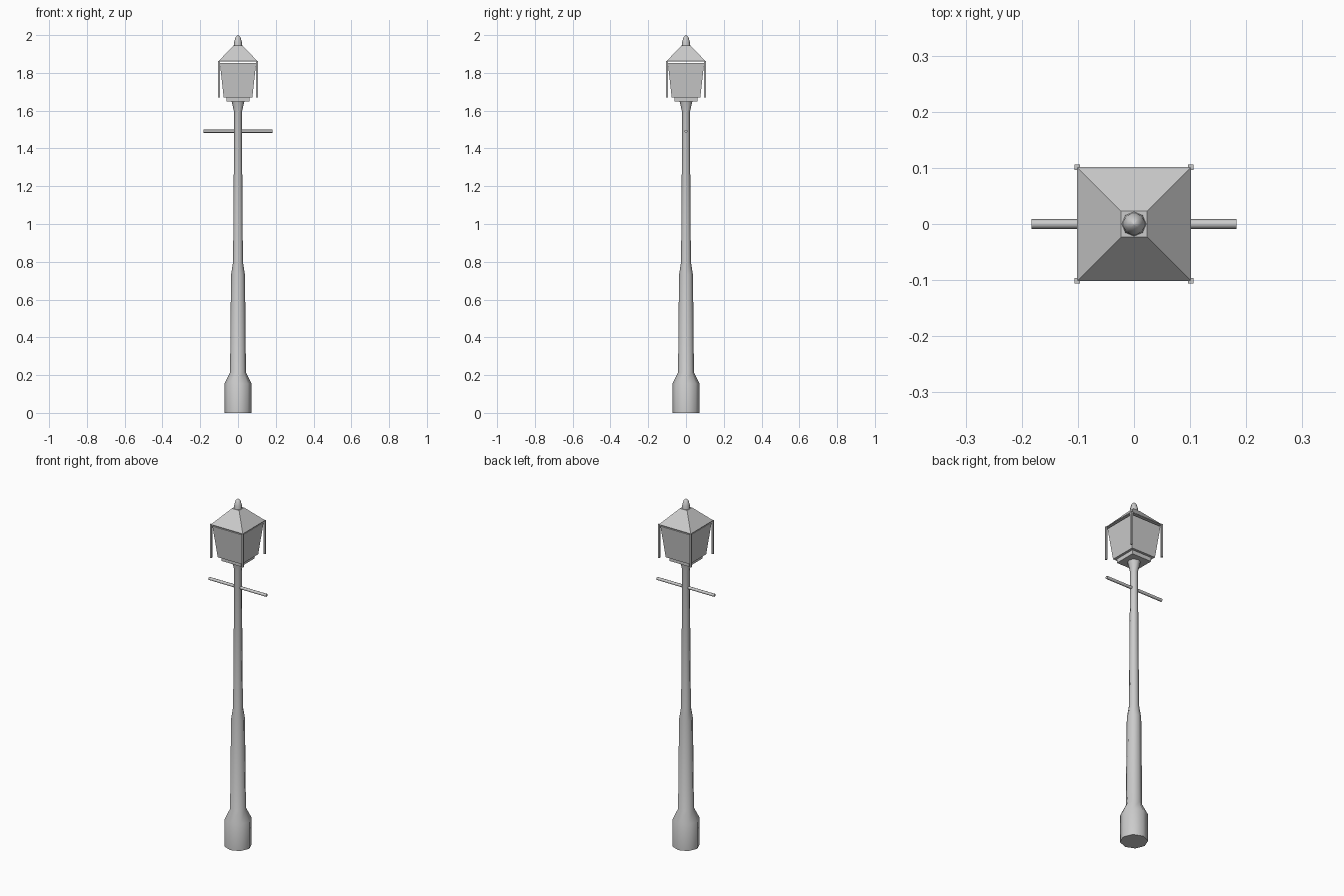
import bpy, bmesh, math

if "Cube" in bpy.data.objects:
    bpy.data.objects.remove(bpy.data.objects["Cube"])


def finish(name, bm):
    bmesh.ops.recalc_face_normals(bm, faces=bm.faces)
    me = bpy.data.meshes.new(name)
    bm.to_mesh(me)
    bm.free()
    ob = bpy.data.objects.new(name, me)
    bpy.context.collection.objects.link(ob)
    return ob


def lathe(name, profile, sides, square=False, smooth=False):
    """Stack of rings from (radius, z); square sections take half-widths."""
    bm = bmesh.new()
    turn = math.pi / 4 if square else 0
    scale = math.sqrt(2) if square else 1
    rings = []
    for r, z in profile:
        rings.append([bm.verts.new((r * scale * math.cos(turn + math.tau * i / sides),
                                    r * scale * math.sin(turn + math.tau * i / sides), z))
                      for i in range(sides)])
    for a, b in zip(rings, rings[1:]):
        for i in range(sides):
            j = (i + 1) % sides
            bm.faces.new((a[i], a[j], b[j], b[i]))
    bm.faces.new(rings[0])
    bm.faces.new(rings[-1])
    ob = finish(name, bm)
    if smooth:
        bpy.context.view_layer.objects.active = ob
        ob.select_set(True)
        bpy.ops.object.shade_smooth_by_angle(angle=math.radians(50))
        ob.select_set(False)
    return ob


# Post: wide foot, thick lower shaft, slim upper shaft, flared top
lathe("post", [(0.072, 0), (0.072, 0.155), (0.042, 0.215), (0.037, 0.73),
               (0.026, 0.80), (0.02, 1.59), (0.034, 1.65)], 8, smooth=True)

# Ladder bar
bar = lathe("ladder_bar", [(0.0085, -0.183), (0.0085, 0.183)], 8, smooth=True)
bar.rotation_euler = (0, math.pi / 2, 0)
bar.location = (0, 0, 1.491)

# Lantern: base plate, tapered glass, pyramid roof
lathe("lantern_plate", [(0.062, 1.648), (0.062, 1.671)], 4, square=True)
lathe("lantern_glass", [(0.076, 1.671), (0.096, 1.852)], 4, square=True)
lathe("lantern_roof", [(0.102, 1.860), (0.102, 1.863), (0.023, 1.946)], 4, square=True)

# Finial
lathe("finial", [(0.022, 1.943), (0.020, 1.965), (0.013, 1.99), (0.001, 2.0)], 8, smooth=True)

# Corner rods hanging from the roof
for sx in (-1, 1):
    for sy in (-1, 1):
        rod = lathe("corner_rod", [(0.005, 1.671), (0.005, 1.864)], 4, square=True)
        rod.location = (sx * 0.101, sy * 0.101, 0)
